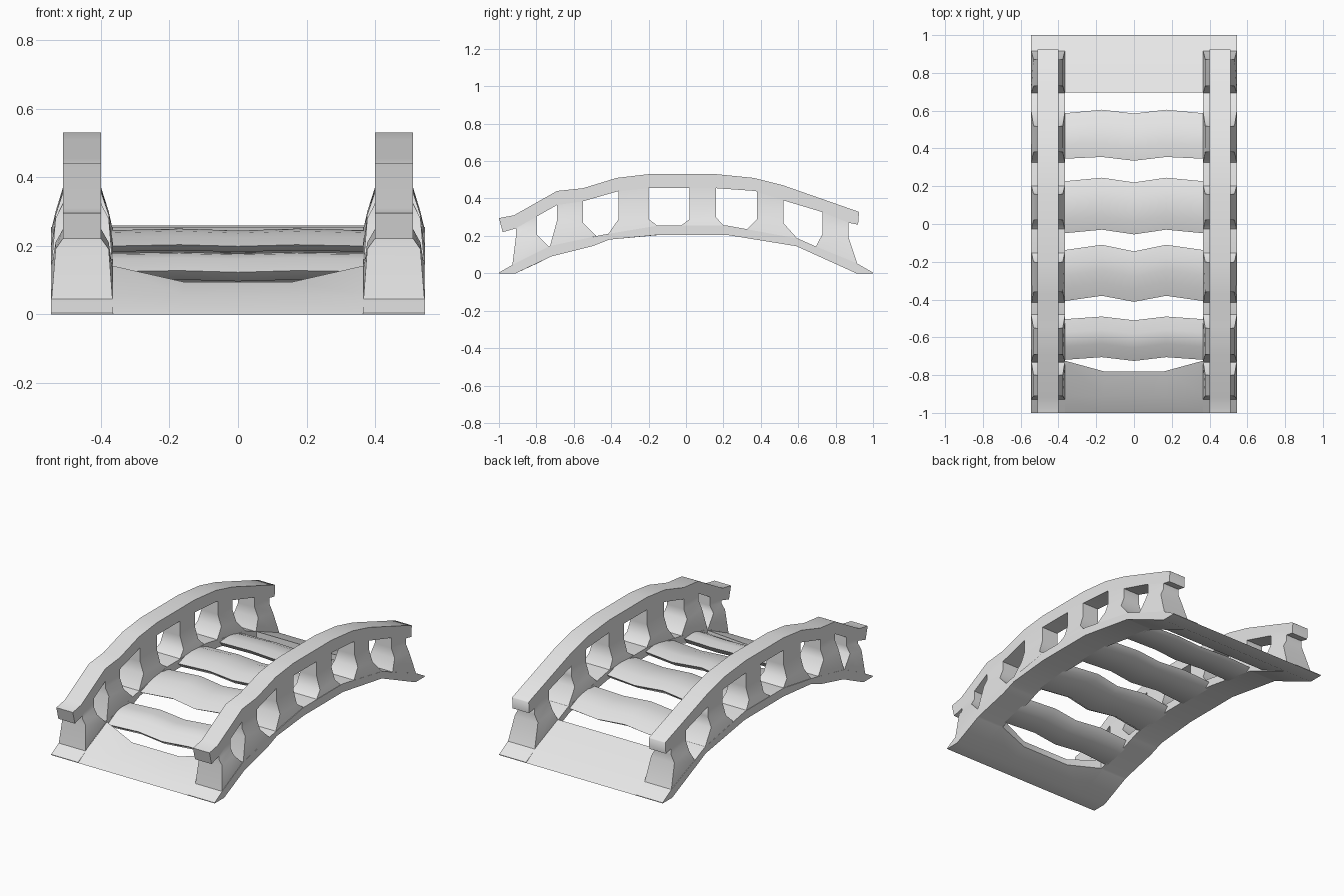
import bpy, bmesh, math

if "Cube" in bpy.data.objects:
    bpy.data.objects.remove(bpy.data.objects["Cube"])

grey = bpy.data.materials.new("grey_stone")
grey.diffuse_color = (0.8, 0.8, 0.8, 1)
grey.use_nodes = True
grey.node_tree.nodes["Principled BSDF"].inputs["Base Color"].default_value = grey.diffuse_color


def loft(name, rings, mirror=False, angle=60):
    """Skin a closed, capped tube through rings of equal point count."""
    bm = bmesh.new()
    loops = [[bm.verts.new(p) for p in ring] for ring in rings]
    n = len(loops[0])
    for a, b in zip(loops, loops[1:]):
        for i in range(n):
            j = (i + 1) % n
            bm.faces.new((a[i], a[j], b[j], b[i]))
    bm.faces.new(loops[0])
    bm.faces.new(loops[-1])
    bmesh.ops.recalc_face_normals(bm, faces=bm.faces)
    mesh = bpy.data.meshes.new(name)
    bm.to_mesh(mesh)
    bm.free()
    mesh.materials.append(grey)
    obj = bpy.data.objects.new(name, mesh)
    bpy.context.collection.objects.link(obj)
    bpy.ops.object.select_all(action='DESELECT')
    obj.select_set(True)
    bpy.context.view_layer.objects.active = obj
    bpy.ops.object.shade_smooth_by_angle(angle=math.radians(angle))
    if mirror:
        obj.modifiers.new("mirror", 'MIRROR')
    return obj


def height(profile, y):
    """Height of a (y, z) polyline at y."""
    for (y0, z0), (y1, z1) in zip(profile, profile[1:]):
        if y <= y1:
            return z0 + (z1 - z0) * (y - y0) / (y1 - y0)
    return profile[-1][1]


# Arched deck profiles
deck_top = [(-1, .004), (-.91, .055), (-.73, .145), (-.45, .205), (-.15, .255),
            (.22, .255), (.6, .185), (.69, .145), (.91, .055), (1, .004)]
deck_bottom = [(-1, 0), (-.91, 0), (-.72, .09), (-.5, .145), (-.41, .18),
               (-.15, .205), (.22, .205), (.59, .145), (.91, 0), (1, 0)]

# Side beams
stations = sorted({y for y, z in deck_top + deck_bottom})
loft("side_beam", [[(.545, y, height(deck_bottom, y)), (.545, y, height(deck_top, y)),
                    (.365, y, height(deck_top, y)), (.365, y, height(deck_bottom, y))]
                   for y in stations], mirror=True)

# Handrails: y top, z top, y bottom, z bottom
rail = [(-1, .295, -.98, .22), (-.92, .31, -.91, .24), (-.69, .44, -.69, .365),
        (-.55, .455, -.55, .385), (-.37, .51, -.36, .44), (-.2, .53, -.2, .455),
        (.16, .53, .16, .455), (.36, .51, .37, .44), (.52, .47, .52, .39),
        (.72, .40, .72, .33), (.92, .33, .87, .27), (.925, .325, .92, .26)]
loft("handrail", [[(.40, yb, zb), (.51, yb, zb), (.51, yt, zt), (.40, yt, zt)]
                  for yt, zt, yb, zb in rail], mirror=True, angle=50)

# Flared posts: (y, z) of front and back edge at the foot, shoulder and head
posts = [
    [(-.93, .03), (-.72, .13), (-.91, .19), (-.80, .21), (-.91, .27), (-.80, .31)],
    [(-.73, .135), (-.48, .20), (-.69, .28), (-.55, .27), (-.69, .39), (-.55, .41)],
    [(-.43, .19), (-.14, .245), (-.36, .29), (-.20, .29), (-.36, .46), (-.20, .48)],
    [(-.04, .245), (.21, .245), (.02, .29), (.16, .30), (.02, .48), (.16, .48)],
    [(.32, .23), (.60, .18), (.38, .29), (.52, .27), (.38, .46), (.52, .42)],
    [(.69, .135), (.92, .04), (.73, .21), (.87, .19), (.73, .35), (.87, .30)],
]
for k, (f0, f1, s0, s1, h0, h1) in enumerate(posts):
    # neck lies between shoulder and head
    n0 = (s0[0], s0[1] + .4 * (h0[1] - s0[1]))
    n1 = (s1[0], s1[1] + .4 * (h1[1] - s1[1]))
    levels = [(f0, f1, .365, .545), (s0, s1, .377, .532), (n0, n1, .40, .51), (h0, h1, .40, .51)]
    loft(f"post_{k + 1}", [[(xi, *a), (xo, *a), (xo, *b), (xi, *b)]
                           for a, b, xi, xo in levels], mirror=True, angle=75)

# Wavy rungs: front and back edge at the ends, shoulders and middle
rungs = [((-.72, -.505), (-.705, -.49), (-.725, -.51)),
         ((-.41, -.14), (-.38, -.11), (-.412, -.145)),
         ((-.05, .225), (-.03, .245), (-.055, .22)),
         ((.345, .585), (.355, .605), (.335, .585))]
for k, (end, shoulder, middle) in enumerate(rungs):
    rings = []
    for x, (y0, y1) in zip((-.38, -.17, 0, .17, .38), (end, shoulder, middle, shoulder, end)):
        section = []
        for y, lift in ((y0 + .03, 0), (y0, .6), (y0 + .07, 1), ((y0 + y1) / 2, 1.08),
                        (y1 - .07, 1), (y1, .6), (y1 - .03, 0)):
            zb, zt = height(deck_bottom, y), height(deck_top, y)
            section.append((x, y, zb + lift * (zt - zb)))
        rings.append(section)
    loft(f"rung_{k + 1}", rings)

# Front ramp, scooped at its inner edge
loft("front_ramp", [[(x, -1, 0), (x, -.91, 0), (x, y, zb), (x, y, zt), (x, -.91, .055)]
                    for x, y, zb, zt in ((-.38, -.72, .09, .145), (-.16, -.78, .06, .095),
                                         (.16, -.78, .06, .095), (.38, -.72, .09, .145))])

# Back ramp
loft("back_ramp", [[(x, 1, 0), (x, .91, 0), (x, .695, .105), (x, .695, .145), (x, .91, .055)]
                   for x in (-.38, .38)])
